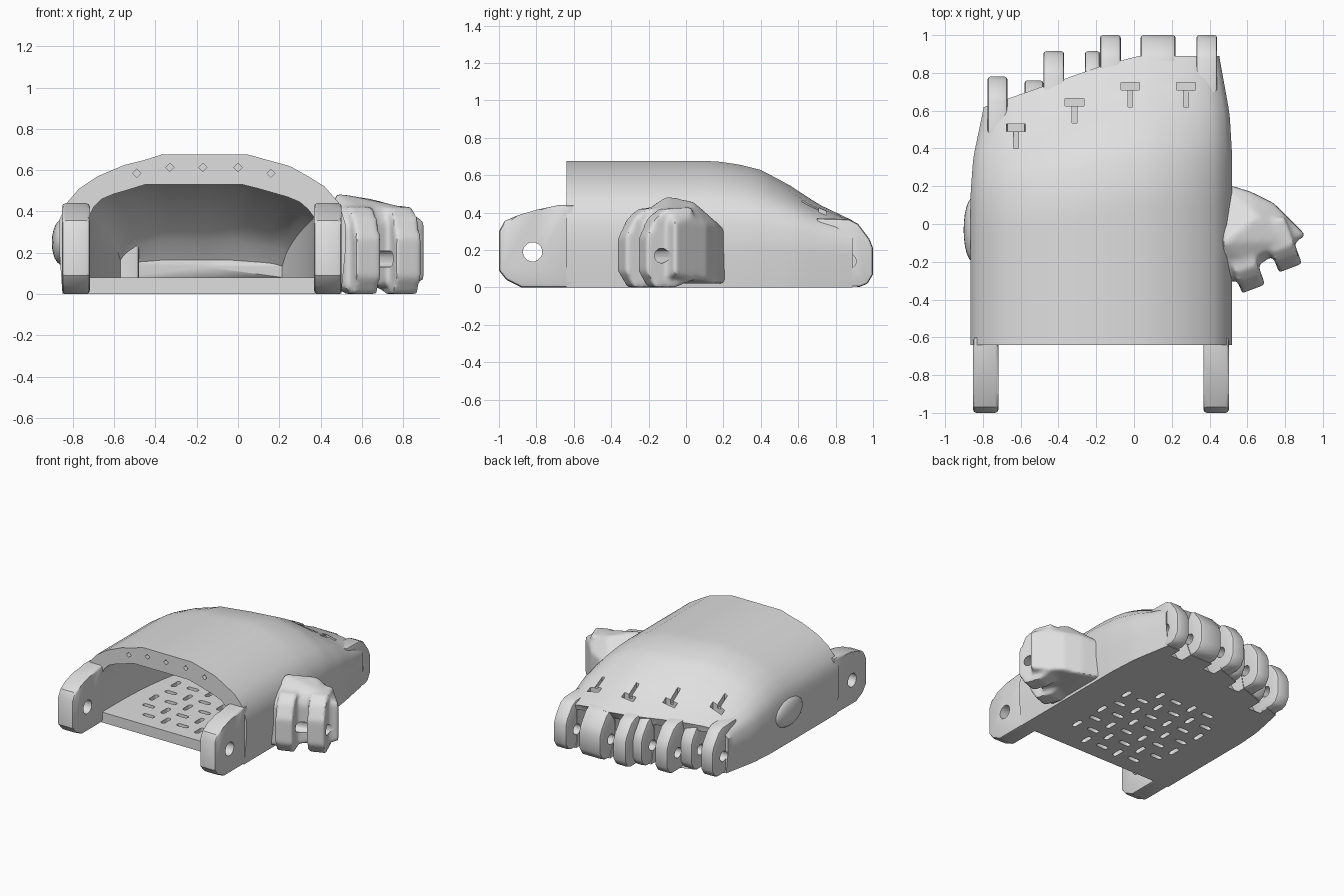
import bpy, bmesh, math
from mathutils import Vector

cube = bpy.data.objects.get("Cube")
if cube:
    bpy.data.objects.remove(cube, do_unlink=True)

GREY = (0.74, 0.74, 0.74, 1)
grey = bpy.data.materials.new("light_grey")
grey.use_nodes = True
grey.diffuse_color = GREY
grey.node_tree.nodes["Principled BSDF"].inputs["Base Color"].default_value = GREY

X, Y, Z = Vector((1, 0, 0)), Vector((0, 1, 0)), Vector((0, 0, 1))


def finish(bm, name):
    bmesh.ops.recalc_face_normals(bm, faces=bm.faces)
    mesh = bpy.data.meshes.new(name)
    bm.to_mesh(mesh)
    bm.free()
    obj = bpy.data.objects.new(name, mesh)
    bpy.context.collection.objects.link(obj)
    mesh.materials.append(grey)
    return obj


def loft(name, rings):
    bm = bmesh.new()
    loops = [[bm.verts.new(p) for p in ring] for ring in rings]
    for a, b in zip(loops, loops[1:]):
        for i in range(len(a)):
            j = (i + 1) % len(a)
            bm.faces.new((a[i], a[j], b[j], b[i]))
    # close each end with a fan
    for loop in (loops[0], loops[-1]):
        hub = bm.verts.new(sum((v.co for v in loop), Vector()) / len(loop))
        for i in range(len(loop)):
            bm.faces.new((loop[i - 1], loop[i], hub))
    bmesh.ops.triangulate(bm, faces=bm.faces)
    return finish(bm, name)


def prism(name, pts, origin, u, v, w, depth, bevel=0):
    """Polygon in the u, v plane, extruded along w about the origin."""
    bm = bmesh.new()
    o = Vector(origin)
    ends = [[bm.verts.new(o + u * a + v * b + w * s * depth / 2) for a, b in pts] for s in (-1, 1)]
    caps = [bm.faces.new(e) for e in ends]
    n = len(pts)
    for i in range(n):
        j = (i + 1) % n
        bm.faces.new((ends[0][i], ends[0][j], ends[1][j], ends[1][i]))
    if bevel:
        edges = list({e for f in caps for e in f.edges})
        bmesh.ops.bevel(bm, geom=edges, offset=bevel, segments=2, affect="EDGES", profile=0.5)
    return finish(bm, name)


def circle(r, n=16, stretch=0):
    pts = []
    for i in range(n):
        a = 2 * math.pi * (i + 0.5) / n
        pts.append((r * math.cos(a) + math.copysign(stretch, math.cos(a)), r * math.sin(a)))
    return pts


def box(name, centre, size):
    a, b = size[0] / 2, size[1] / 2
    return prism(name, [(-a, -b), (a, -b), (a, b), (-a, b)], centre, X, Y, Z, size[2])


def activate(obj):
    bpy.ops.object.select_all(action="DESELECT")
    bpy.context.view_layer.objects.active = obj
    obj.select_set(True)


def apply_mods(obj):
    activate(obj)
    for m in list(obj.modifiers):
        bpy.ops.object.modifier_apply(modifier=m.name)


def volume(obj):
    bm = bmesh.new()
    bm.from_mesh(obj.data)
    v = bm.calc_volume()
    bm.free()
    return v


def cut(targets, cutter):
    """Subtract the cutter, keeping only results with a sensible volume."""
    for t in targets:
        before, backup = volume(t), t.data.copy()
        for solver in ("MANIFOLD", "EXACT", "FLOAT"):
            m = t.modifiers.new("cut", "BOOLEAN")
            m.operation, m.solver, m.object = "DIFFERENCE", solver, cutter
            apply_mods(t)
            if 0.7 * before < volume(t) < 1.001 * before:
                break
            t.data = backup.copy()
    bpy.data.objects.remove(cutter, do_unlink=True)


def ramp(t, keys):
    for (a, p), (b, q) in zip(keys, keys[1:]):
        if t <= b:
            return p + (q - p) * (t - a) / (b - a)
    return keys[-1][1]


def place(x, z, t):
    """Put a section point at fraction t along the slanted palm."""
    far = min(0.89, 0.68 + 0.35 * (x + 0.62))
    return Vector((x, -0.64 + t * (far + 0.64), z))


MID = -0.17
TOP = 0.675
HEIGHT = [(0, 1), (0.52, 1), (0.6, 0.975), (0.68, 0.93), (0.78, 0.81), (0.88, 0.66), (1, 0.53)]
WIDTH = [(0, 1), (0.65, 1), (0.8, 0.98), (0.9, 0.94), (1, 0.9)]

# palm: domed shell with slanted knuckle end, folded inwards at the rim
OUTER = [(-0.85, 0), (-0.865, 0.2), (-0.865, 0.36), (-0.83, 0.44), (-0.77, 0.51), (-0.68, 0.57),
         (-0.55, 0.625), (-0.45, 0.65), (-0.37, TOP), (-0.15, TOP), (0.05, TOP), (0.14, 0.65),
         (0.25, 0.62), (0.34, 0.57), (0.42, 0.52), (0.49, 0.44), (0.52, 0.34), (0.52, 0.2),
         (0.5, 0), (0.25, 0), (0, 0), (-0.4, 0)]
INNER = [(-0.72, 0.08), (-0.72, 0.23), (-0.72, 0.38), (-0.7, 0.42), (-0.66, 0.46), (-0.6, 0.485),
         (-0.53, 0.505), (-0.45, 0.53), (-0.35, 0.53), (-0.15, 0.53), (0.02, 0.53), (0.1, 0.51),
         (0.17, 0.49), (0.24, 0.47), (0.3, 0.445), (0.34, 0.41), (0.37, 0.37), (0.37, 0.22),
         (0.37, 0.08), (0.2, 0.08), (0, 0.08), (-0.4, 0.08)]
rings = []
for i in range(28, -1, -1):
    t = i / 28
    h, s = ramp(t, HEIGHT), ramp(t, WIDTH)
    rings.append([place(MID + (x - MID) * s, z * (1 - (1 - h) * z / TOP), t) for x, z in OUTER])
for i in range(24):
    t = 0.84 * i / 23
    u = t / 0.85
    k, s = math.sqrt(1 - u ** 3), 1 - 0.3 * u ** 3
    rings.append([place(MID + (x - MID) * s, 0.08 + (z - 0.08) * k, t) for x, z in INNER])
palm = loft("palm_shell", rings)

# ventilation slots in the floor
for row in range(7):
    for col in range(6):
        if row in (0, 6) and col in (0, 5):
            continue
        x = -0.56 + 0.145 * col + 0.05 * (row % 2)
        y = -0.5 + 0.135 * row
        u, v = (X, Y) if (row + col) % 2 else (Y, X)
        cut([palm], prism("slot", circle(0.018, 12, 0.03), (x, y, 0.04), u, v, Z, 0.14))

# small diamond holes along the arch rim
for x, z in [(-0.49, 0.585), (-0.33, 0.613), (-0.17, 0.613), (0, 0.613), (0.16, 0.585)]:
    cut([palm], prism("rim_hole", [(0.02, 0), (0, 0.02), (-0.02, 0), (0, -0.02)],
                      (x, -0.64, z), X, Z, Y, 0.16))

# finger lugs: left edge, right edge, tip
LUG = [(0, 0.21), (-0.02, 0.26), (-0.08, 0.34), (-0.13, 0.365), (-0.3, 0.37), (-0.3, 0.01),
       (-0.07, 0.003), (-0.03, 0.02), (0, 0.07)]
lugs = []
for i, (a, b, tip) in enumerate([(-0.775, -0.67, 0.78), (-0.58, -0.48, 0.76), (-0.48, -0.37, 0.915),
                                 (-0.26, -0.18, 0.915), (-0.18, -0.07, 1), (0.035, 0.22, 1),
                                 (0.33, 0.44, 1)]):
    lugs.append(prism(f"finger_lug_{i + 1}", LUG, ((a + b) / 2, tip, 0), Y, Z, X, b - a, 0.015))

# knuckle clearances, hinge holes and cord exits
for x, tip in [(-0.625, 0.78), (-0.315, 0.915), (-0.02, 1), (0.275, 1)]:
    pin = (x, tip - 0.13, 0.14)
    cut([palm], prism("clearance", circle(0.16, 24), pin, Y, Z, X, 0.1))
    cut([palm] + lugs, prism("hinge_hole", circle(0.04), pin, Y, Z, X, 0.33))
    cut([palm], box("cord_exit", (x, tip - 0.27, 0.43), (0.1, 0.04, 0.18)))
    cut([palm], box("cord_groove", (x, tip - 0.33, 0.5), (0.025, 0.1, 0.18)))

# wrist lugs with pivot holes
WRIST = [(-0.6, 0), (-0.6, 0.44), (-0.68, 0.44), (-0.8, 0.415), (-0.9, 0.385), (-0.97, 0.355),
         (-1, 0.3), (-1, 0.09), (-0.96, 0.04), (-0.88, 0)]
wrists = []
for name, x in (("right_wrist_lug", -0.785), ("left_wrist_lug", 0.435)):
    lug = prism(name, WRIST, (x, 0, 0), Y, Z, X, 0.135, 0.018)
    cut([lug], prism("pivot_hole", circle(0.052), (x, -0.82, 0.19), Y, Z, X, 0.3))
    wrists.append(lug)

# low boss on the outer side
bm = bmesh.new()
bmesh.ops.create_uvsphere(bm, u_segments=24, v_segments=12, radius=1)
bmesh.ops.scale(bm, vec=(0.05, 0.17, 0.11), verts=bm.verts)
bmesh.ops.translate(bm, vec=(-0.852, -0.03, 0.25), verts=bm.verts)
boss = finish(bm, "side_boss")

# thumb mount: hull body blended with two hinge lugs
bm = bmesh.new()
for x, y, low, high in [(0.46, 0.22, 0.02, 0.3), (0.62, 0.17, 0.02, 0.33), (0.74, 0.11, 0.04, 0.34),
                        (0.82, 0.02, 0.05, 0.38), (0.91, -0.06, 0.06, 0.35), (0.8, -0.09, 0.1, 0.42),
                        (0.58, -0.2, 0.1, 0.42), (0.46, -0.34, 0.02, 0.32), (0.65, 0.04, 0.2, 0.46),
                        (0.47, -0.1, 0.2, 0.49)]:
    bm.verts.new((x, y, low))
    bm.verts.new((x, y, high))
bmesh.ops.convex_hull(bm, input=bm.verts)
loose = [v for v in bm.verts if not v.link_faces]
bmesh.ops.delete(bm, geom=loose, context="VERTS")
thumb = finish(bm, "thumb_mount")
d, h = Vector((0.35, -0.94, 0)), Vector((0.94, 0.35, 0))
TLUG = [(-0.16, 0.04), (-0.16, 0.43), (0, 0.42), (0.06, 0.37), (0.11, 0.27), (0.11, 0.08),
        (0.06, 0.0), (-0.06, 0.0)]
pieces = [prism("lug", TLUG, o, d, Z, h, 0.13) for o in ((0.595, -0.24, 0), (0.79, -0.13, 0))]
activate(thumb)
for o in pieces:
    o.select_set(True)
bpy.ops.object.join()
m = thumb.modifiers.new("blend", "REMESH")
m.mode, m.voxel_size = "VOXEL", 0.014
m = thumb.modifiers.new("soften", "SMOOTH")
m.factor, m.iterations = 0.5, 9
apply_mods(thumb)
cut([thumb], prism("thumb_hinge", circle(0.04), (0.7, -0.19, 0.17), d, Z, h, 0.5))

for o in [palm, boss, thumb] + lugs + wrists:
    activate(o)
    bpy.ops.object.shade_smooth_by_angle(angle=math.radians(35))
